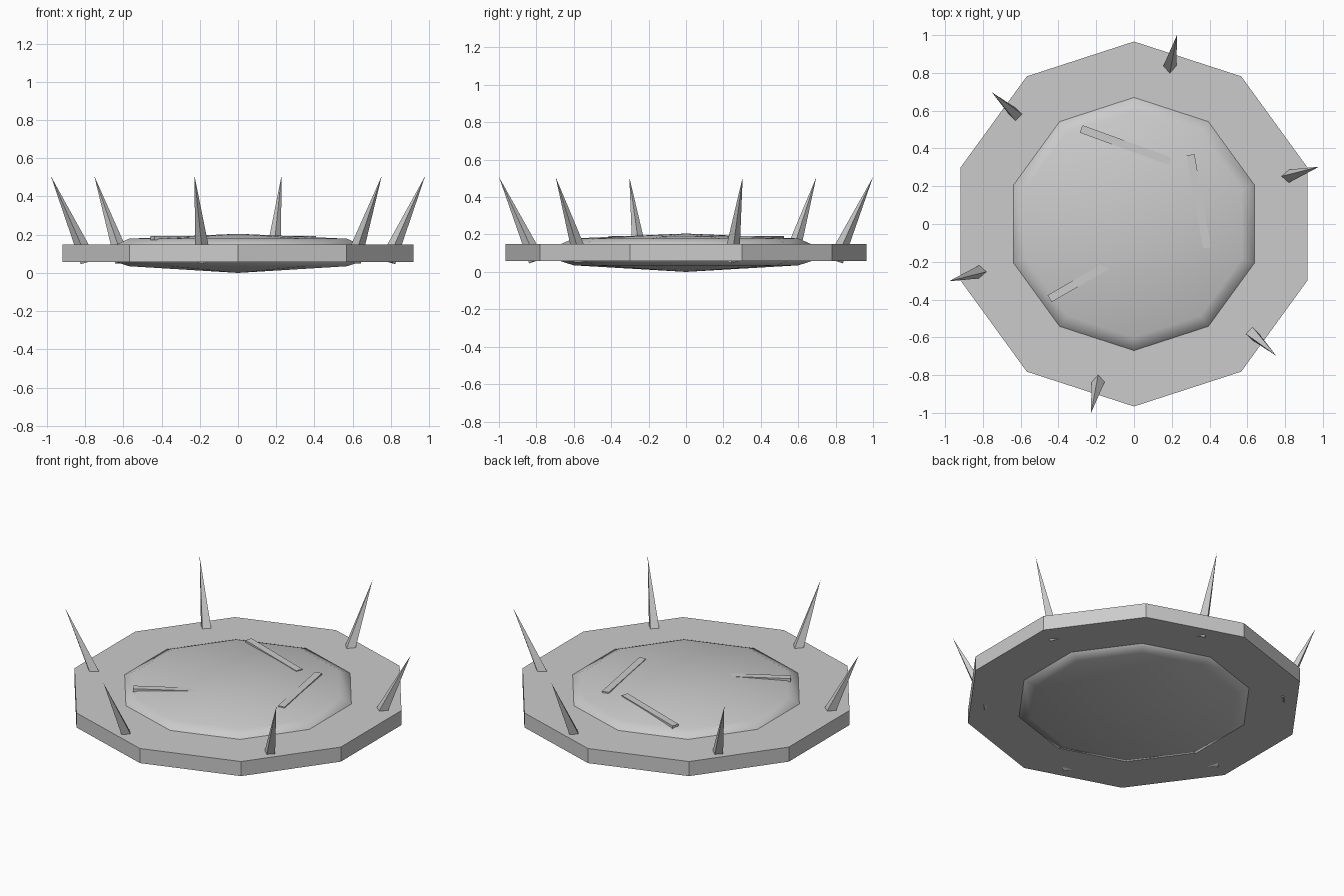
import bpy, math
from mathutils import Vector

if "Cube" in bpy.data.objects:
    bpy.data.objects.remove(bpy.data.objects["Cube"])

grey = bpy.data.materials.new("light grey")
grey.diffuse_color = (0.6, 0.6, 0.6, 1)
grey.use_nodes = True
grey.node_tree.nodes["Principled BSDF"].inputs["Base Color"].default_value = grey.diffuse_color

SIDES = 10


def finish(name, smooth=False):
    obj = bpy.context.object
    obj.name = name
    obj.data.materials.append(grey)
    for p in obj.data.polygons:
        p.use_smooth = smooth
    return obj


def lathe(name, profile, smooth):
    """Revolve (radius, z) points into a ten-sided solid; both end points lie on the axis."""
    verts = [(0, 0, profile[0][1])]
    for r, z in profile[1:-1]:
        for i in range(SIDES):
            a = math.pi / 2 + 2 * math.pi * i / SIDES
            verts.append((r * math.cos(a), r * math.sin(a), z))
    verts.append((0, 0, profile[-1][1]))
    last, rings = len(verts) - 1, len(profile) - 2
    faces = []
    for i in range(SIDES):
        j = (i + 1) % SIDES
        faces.append((0, 1 + j, 1 + i))
        for k in range(rings - 1):
            b = 1 + k * SIDES
            faces.append((b + i, b + j, b + SIDES + j, b + SIDES + i))
        b = 1 + (rings - 1) * SIDES
        faces.append((b + i, b + j, last))
    mesh = bpy.data.meshes.new(name)
    mesh.from_pydata(verts, [], faces)
    obj = bpy.data.objects.new(name, mesh)
    bpy.context.collection.objects.link(obj)
    bpy.context.view_layer.objects.active = obj
    return finish(name, smooth)


# Flat ten-sided rim
bpy.ops.mesh.primitive_cylinder_add(vertices=SIDES, radius=0.966, depth=0.091,
                                    location=(0, 0, 0.1025))
finish("rim")

# Shallow lens-shaped body, domed above and below the rim
lathe("domed_body", [(0, 0), (0.6, 0.035), (0.67, 0.057), (0.69, 0.1025),
                     (0.67, 0.148), (0.6, 0.179), (0, 0.205)], True)

# Thin strips lying on the dome
for n, (x, y, angle) in enumerate([(-0.045, 0.418, -20), (0.343, 0.12, -80), (-0.23, -0.27, 30)], 1):
    bpy.ops.mesh.primitive_cube_add(size=1, location=(x, y, 0.1825),
                                    rotation=(0, 0, math.radians(angle)))
    bpy.context.object.scale = (0.5, 0.042, 0.021)
    finish(f"strip_{n}")

# Six four-sided spikes leaning outward through the rim
for i in range(6):
    a = 0.3 + i * math.pi / 3
    out = Vector((math.cos(a), math.sin(a), 0))
    base = out * 0.82 + Vector((0, 0, 0.063))
    tip = out * 1.0255 + Vector((0, 0, 0.507))
    axis = tip - base
    bpy.ops.mesh.primitive_cone_add(vertices=4, radius1=0.043, radius2=0, depth=axis.length,
                                    location=(base + tip) / 2)
    spike = finish(f"spike_{i + 1}")
    spike.rotation_euler = Vector((0, 0, 1)).rotation_difference(axis).to_euler()
